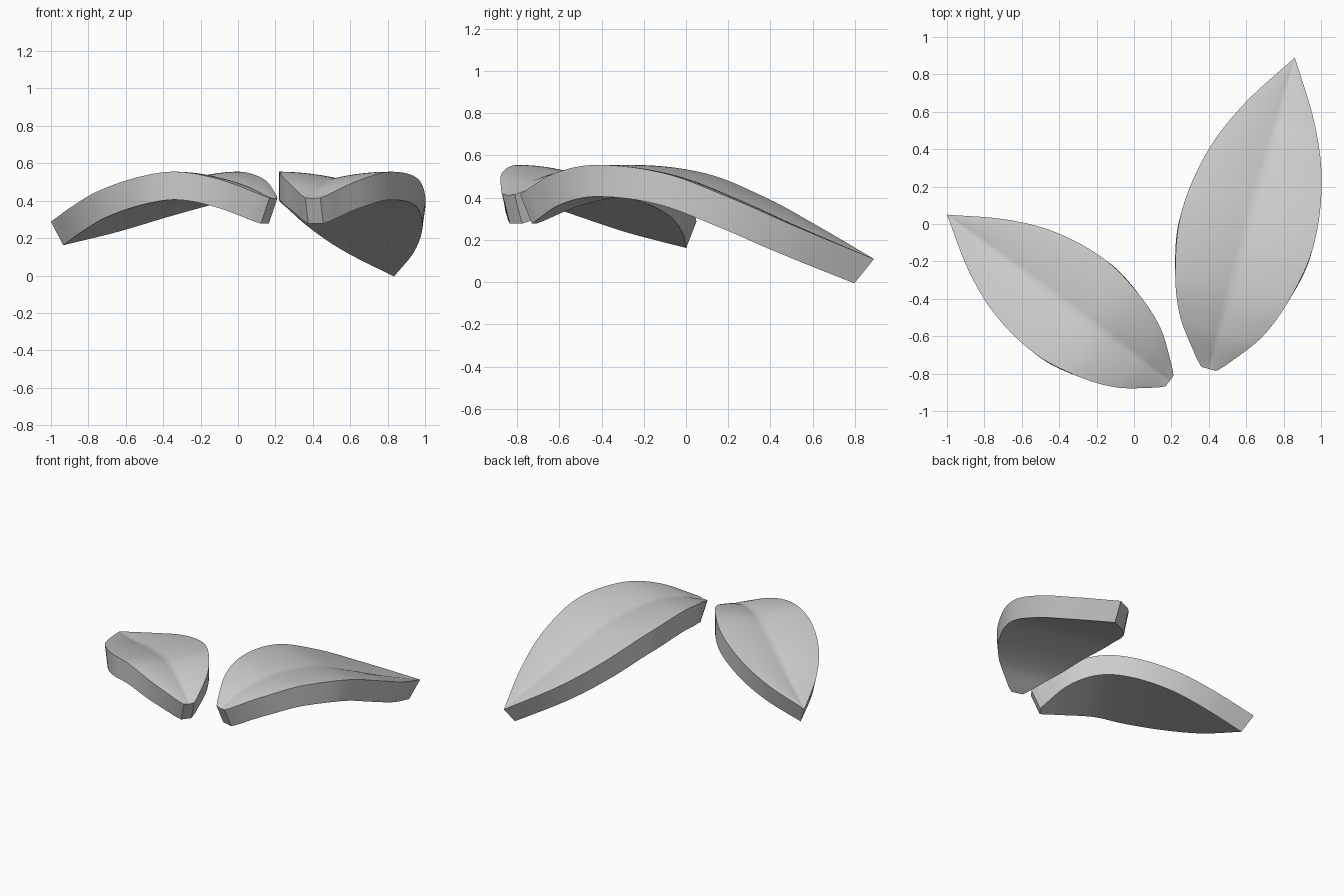
import bpy, bmesh, math
from mathutils import Vector

cube = bpy.data.objects.get("Cube")
if cube:
    bpy.data.objects.remove(cube, do_unlink=True)

mat = bpy.data.materials.new("leaf grey")
mat.use_nodes = True
grey = (0.6, 0.6, 0.6, 1)
mat.diffuse_color = grey
mat.node_tree.nodes["Principled BSDF"].inputs["Base Color"].default_value = grey

# Half width along the leaf, both as fractions of its length
OUTLINE = [(0, .024), (.03, .052), (.14, .133), (.28, .185), (.45, .211),
           (.65, .183), (.82, .113), (1, 0)]
THICKNESS = 0.15
STATIONS, COLUMNS = 56, 24


def smooth_lookup(points, x):
    """Smooth curve through (x, y) points."""
    last = len(points) - 1

    def slope(i):
        a, b = points[max(i - 1, 0)], points[min(i + 1, last)]
        return (b[1] - a[1]) / (b[0] - a[0])
    i = 0
    while i < last - 1 and x > points[i + 1][0]:
        i += 1
    (x0, y0), (x1, y1) = points[i], points[i + 1]
    h = x1 - x0
    t = (x - x0) / h
    return ((1 + 2 * t) * (1 - t) ** 2 * y0 + t * (1 - t) ** 2 * h * slope(i)
            + t * t * (3 - 2 * t) * y1 + t * t * (t - 1) * h * slope(i + 1))


def make_leaf(name, base, tip, heights, tip_tilt):
    base, tip = Vector((*base, 0)), Vector((*tip, 0))
    axis = (tip - base).normalized()
    side = axis.cross(Vector((0, 0, 1)))
    length = (tip - base).length
    bm = bmesh.new()
    top, bottom = [], []
    for i in range(STATIONS + 1):
        u = i / STATIONS
        u = u * u * (1.6 - 0.6 * u)      # denser rows at the rounded base
        half = max(0, smooth_lookup(OUTLINE, u)) * length
        z = smooth_lookup(heights, u * length)
        # Rim wall leans with the bend of the leaf
        tilt = math.radians(smooth_lookup([(0, -23), (.27, 0), (.6, tip_tilt * .6), (1, tip_tilt)], u))
        down = Vector((0, 0, -math.cos(tilt))) - axis * math.sin(tilt)
        groove = 0.035 * min(1, half / (0.17 * length))
        row_t, row_b = [], []
        for j in range(COLUMNS + 1):
            t = 2 * j / COLUMNS - 1
            rim = base + axis * (u * length) + side * (half * t) + Vector((0, 0, z))
            dip = groove * (1 - abs(t)) ** 2
            row_t.append(bm.verts.new(rim - Vector((0, 0, dip))))
            row_b.append(bm.verts.new(rim + down * THICKNESS))
        top.append(row_t)
        bottom.append(row_b)

    def skin(a, b):
        for j in range(len(a) - 1):
            bm.faces.new((a[j], a[j + 1], b[j + 1], b[j]))

    # Top, underside, then the rim wall
    for i in range(STATIONS):
        skin(top[i], top[i + 1])
        skin(bottom[i + 1], bottom[i])
    for j in (0, COLUMNS):
        skin([r[j] for r in top], [r[j] for r in bottom])
    for i in (0, STATIONS):
        skin(top[i], bottom[i])
    bmesh.ops.remove_doubles(bm, verts=bm.verts, dist=0.0003)
    bmesh.ops.recalc_face_normals(bm, faces=bm.faces)
    mesh = bpy.data.meshes.new(name)
    bm.to_mesh(mesh)
    bm.free()
    mesh.materials.append(mat)
    obj = bpy.data.objects.new(name, mesh)
    bpy.context.collection.objects.link(obj)
    bpy.ops.object.select_all(action='DESELECT')
    obj.select_set(True)
    bpy.context.view_layer.objects.active = obj
    bpy.ops.object.shade_smooth_by_angle(angle=math.radians(35))


make_leaf("short_leaf", (.19, -.84), (-1, .05),
          [(0, .415), (.2, .51), (.43, .555), (.65, .53), (.956, .455),
           (1.235, .365), (1.486, .288)], 33)
make_leaf("long_leaf", (.40, -.775), (.86, .89),
          [(0, .415), (.2, .51), (.44, .555), (.8, .515), (1.12, .395),
           (1.375, .275), (1.727, .11)], 40)
